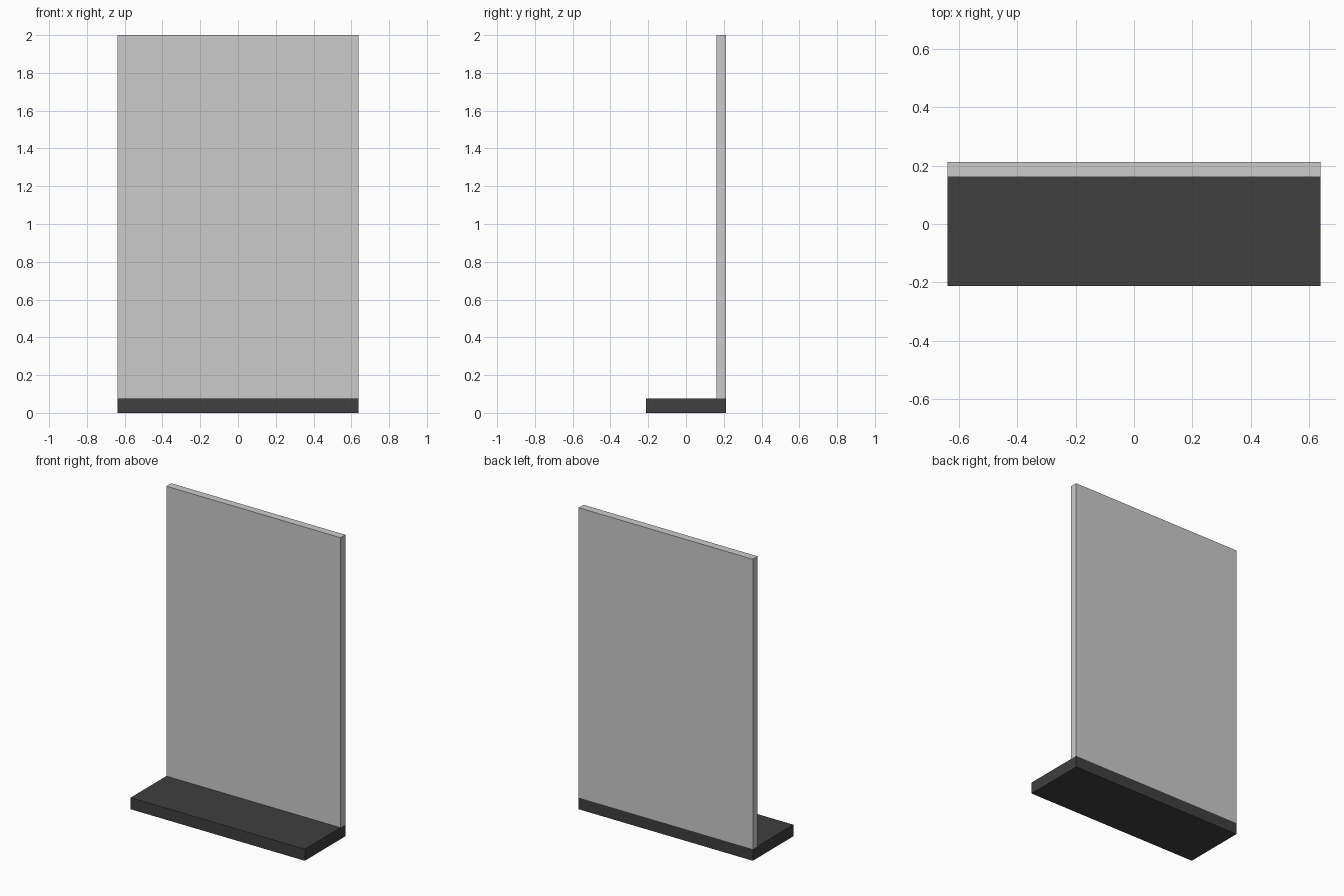
import bpy

if "Cube" in bpy.data.objects:
    bpy.data.objects.remove(bpy.data.objects["Cube"])


def box(name, lo, hi):
    """Axis-aligned box between two corners."""
    centre = [(a + b) / 2 for a, b in zip(lo, hi)]
    bpy.ops.mesh.primitive_cube_add(size=1, location=centre)
    obj = bpy.context.object
    obj.name = name
    obj.scale = [b - a for a, b in zip(lo, hi)]
    bpy.ops.object.transform_apply(location=False, rotation=False, scale=True)
    return obj


HALF_W, HALF_D, BASE_H, PANEL_T = 0.639, 0.2125, 0.077, 0.051

# Black floor base
base = box("base", (-HALF_W, -HALF_D, 0), (HALF_W, HALF_D, BASE_H))
black = bpy.data.materials.new("black")
black.diffuse_color = (0.05, 0.05, 0.05, 1)
black.use_nodes = True
black.node_tree.nodes["Principled BSDF"].inputs["Base Color"].default_value = black.diffuse_color
base.data.materials.append(black)

# Upright panel flush with the back edge of the base
box("back_panel", (-HALF_W, HALF_D - PANEL_T, BASE_H), (HALF_W, HALF_D, 2))
